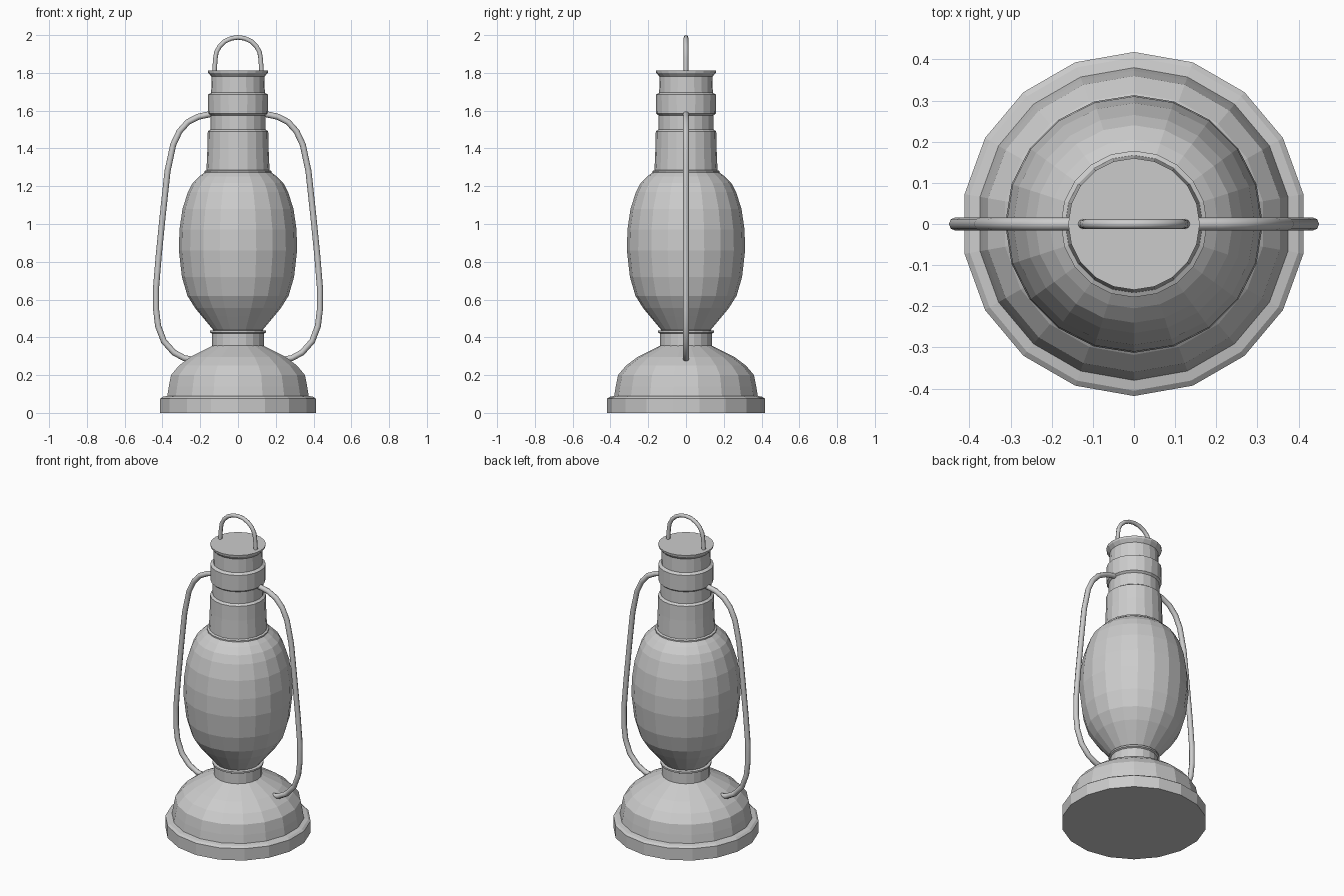
import bpy, bmesh, math

if "Cube" in bpy.data.objects:
    bpy.data.objects.remove(bpy.data.objects["Cube"])


def lathe(name, profile, sides, close_bottom=False, close_top=False):
    """Flat-shaded surface of revolution from (radius, z) points."""
    bm = bmesh.new()
    rings = []
    for r, z in profile:
        ring = []
        for i in range(sides):
            a = math.pi / 2 + 2 * math.pi * i / sides
            ring.append(bm.verts.new((r * math.cos(a), r * math.sin(a), z)))
        rings.append(ring)
    for low, high in zip(rings, rings[1:]):
        for i in range(sides):
            j = (i + 1) % sides
            bm.faces.new((low[i], low[j], high[j], high[i]))
    if close_bottom:
        bm.faces.new(list(reversed(rings[0])))
    if close_top:
        bm.faces.new(rings[-1])
    mesh = bpy.data.meshes.new(name)
    bm.to_mesh(mesh)
    bm.free()
    obj = bpy.data.objects.new(name, mesh)
    bpy.context.collection.objects.link(obj)
    return obj


def tube(name, path, radius):
    """Round wire along (x, z) points in the y = 0 plane."""
    curve = bpy.data.curves.new(name, 'CURVE')
    curve.dimensions = '3D'
    curve.bevel_depth = radius
    curve.bevel_resolution = 2
    curve.use_fill_caps = True
    spline = curve.splines.new('POLY')
    spline.points.add(len(path) - 1)
    for point, (x, z) in zip(spline.points, path):
        point.co = (x, 0, z, 1)
    obj = bpy.data.objects.new(name, curve)
    bpy.context.collection.objects.link(obj)
    bpy.ops.object.select_all(action='DESELECT')
    obj.select_set(True)
    bpy.context.view_layer.objects.active = obj
    bpy.ops.object.convert(target='MESH')
    return bpy.context.object


# Fuel tank base with stepped rim
lathe("base", [(0.418, 0), (0.418, 0.075), (0.405, 0.085), (0.38, 0.09),
               (0.372, 0.14), (0.36, 0.2), (0.318, 0.25), (0.255, 0.297),
               (0.135, 0.357)], 18, close_bottom=True)

# Burner neck and its thin flange
lathe("burner_neck", [(0.137, 0.35), (0.137, 0.42), (0.147, 0.425),
                      (0.147, 0.435), (0.13, 0.438)], 20)

# Bulbous glass globe
lathe("globe", [(0.13, 0.438), (0.19, 0.51), (0.227, 0.555), (0.268, 0.62),
                (0.297, 0.72), (0.313, 0.86), (0.31, 0.97), (0.294, 1.08),
                (0.265, 1.17), (0.24, 1.217), (0.205, 1.252), (0.178, 1.272)], 20)

# Stepped chimney with flared flat cap
lathe("chimney", [(0.178, 1.272), (0.178, 1.28), (0.167, 1.285), (0.162, 1.40),
                  (0.16, 1.49), (0.146, 1.50), (0.146, 1.575), (0.158, 1.585),
                  (0.159, 1.685), (0.142, 1.695), (0.14, 1.78), (0.158, 1.80),
                  (0.16, 1.812)], 20, close_top=True)

# Side frame wires, mirrored left and right
side_path = [(0.145, 1.582), (0.21, 1.568), (0.265, 1.54), (0.31, 1.49),
             (0.343, 1.42), (0.373, 1.28), (0.398, 1.05), (0.42, 0.83),
             (0.434, 0.66), (0.434, 0.55), (0.423, 0.46), (0.393, 0.38),
             (0.34, 0.32), (0.285, 0.29), (0.23, 0.28)]
for side, sign in (("left", -1), ("right", 1)):
    tube("side_wire_" + side, [(sign * x, z) for x, z in side_path], 0.016)

# Top carrying loop
arch = [(0.12 * math.cos(math.pi * i / 10), 1.875 + 0.113 * math.sin(math.pi * i / 10))
        for i in range(11)]
tube("top_loop", [(0.125, 1.80)] + arch + [(-0.125, 1.80)], 0.012)
